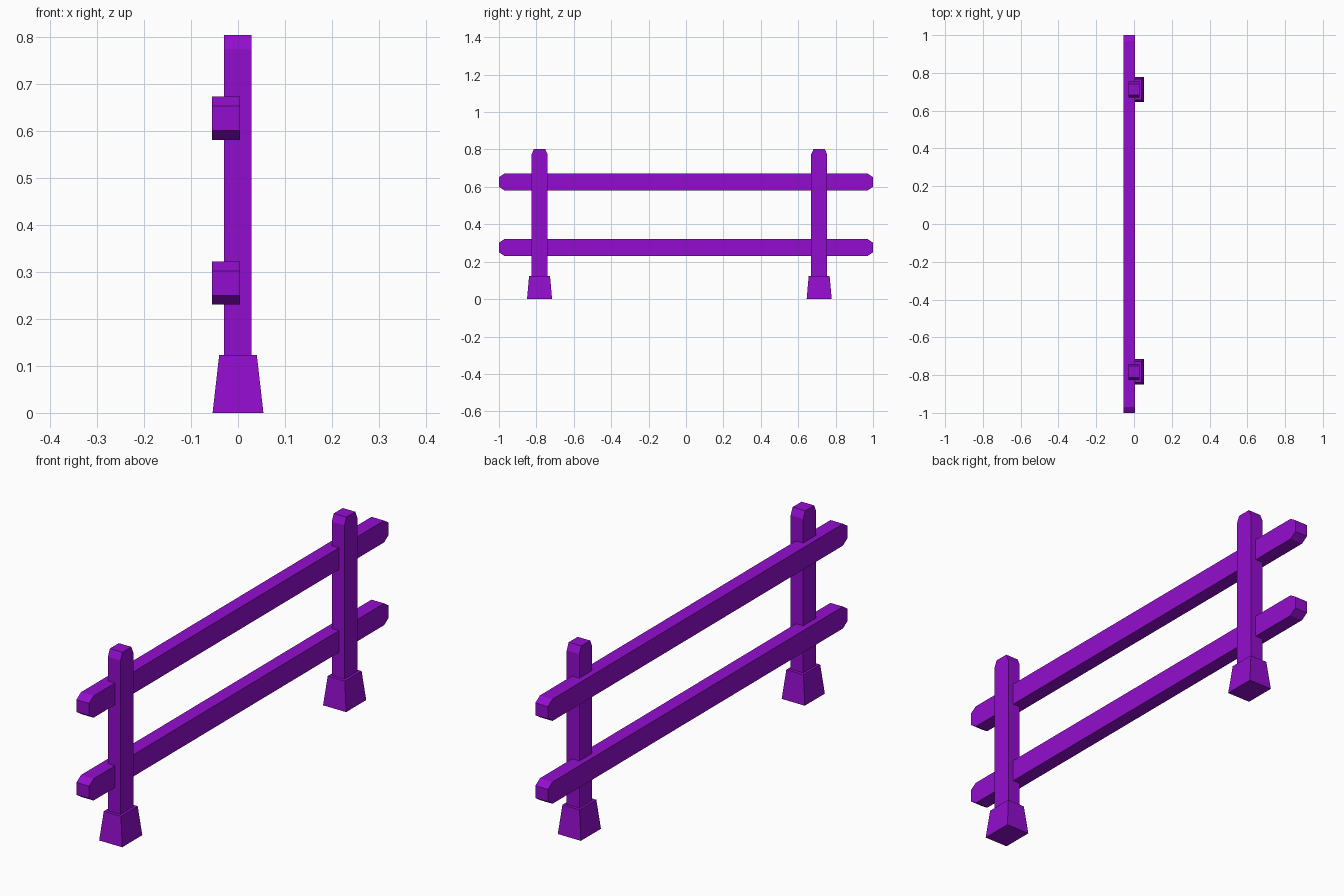
import bpy
import bmesh

cube = bpy.data.objects.get("Cube")
if cube:
    bpy.data.objects.remove(cube, do_unlink=True)

# Single purple paint
purple = bpy.data.materials.new("purple_paint")
purple.use_nodes = True
COLOUR = (0.29, 0.004, 0.61, 1)
purple.diffuse_color = COLOUR
purple.node_tree.nodes["Principled BSDF"].inputs["Base Color"].default_value = COLOUR


def finish(name, bm):
    bmesh.ops.recalc_face_normals(bm, faces=bm.faces[:])
    mesh = bpy.data.meshes.new(name)
    bm.to_mesh(mesh)
    bm.free()
    mesh.materials.append(purple)
    obj = bpy.data.objects.new(name, mesh)
    bpy.context.collection.objects.link(obj)
    return obj


def board(name, outline, x0, x1):
    """Extrude a (y, z) outline along x."""
    bm = bmesh.new()
    face = bm.faces.new([bm.verts.new((x0, y, z)) for y, z in outline])
    grown = bmesh.ops.extrude_face_region(bm, geom=[face])["geom"]
    bmesh.ops.translate(bm, vec=(x1 - x0, 0, 0),
                        verts=[v for v in grown if isinstance(v, bmesh.types.BMVert)])
    return finish(name, bm)


def footing(name, y, height, bottom, top):
    """Tapered block: a cube whose upper and lower corners are sized apart."""
    bm = bmesh.new()
    bmesh.ops.create_cube(bm, size=2)
    for v in bm.verts:
        half_x, half_y = top if v.co.z > 0 else bottom
        v.co = (v.co.x * half_x, y + v.co.y * half_y, height if v.co.z > 0 else 0)
    return finish(name, bm)


# Posts with chamfered tops, standing on tapered footings
POST_HALF, POST_TOP, CUT = 0.043, 0.803, 0.03
for side, y in (("front", -0.783), ("back", 0.712)):
    half_outline = [(POST_HALF, 0.1), (POST_HALF, POST_TOP - CUT), (CUT, POST_TOP)]
    outline = [(y + a, z) for a, z in half_outline]
    outline += [(y - a, z) for a, z in reversed(half_outline)]
    board(side + "_post", outline, -0.03, 0.029)
    footing(side + "_footing", y, 0.123, (0.054, 0.067), (0.04, 0.056))

# Rails with chamfered ends
RAIL_HEIGHT, END_CUT = 0.092, 0.02
for level, z in (("lower", 0.23), ("upper", 0.58)):
    top = z + RAIL_HEIGHT
    half_outline = [(1 - CUT, z), (1, z + END_CUT), (1, top - END_CUT), (1 - CUT, top)]
    outline = half_outline + [(-y, h) for y, h in reversed(half_outline)]
    board(level + "_rail", outline, -0.055, 0.004)
